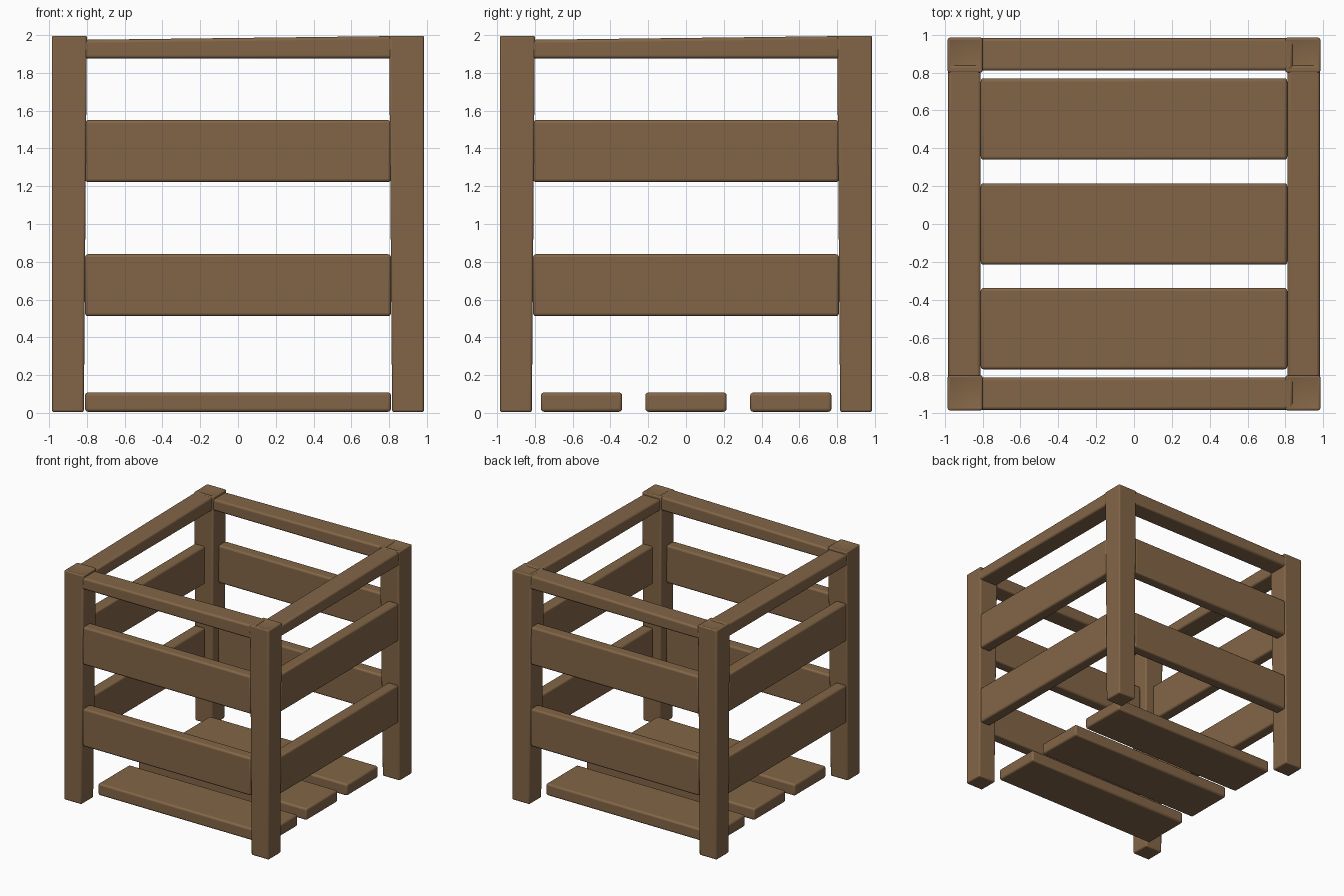
import bpy, bmesh

if "Cube" in bpy.data.objects:
    bpy.data.objects.remove(bpy.data.objects["Cube"])

wood = bpy.data.materials.new("brown wood")
wood.diffuse_color = (0.225, 0.131, 0.063, 1)
wood.use_nodes = True
wood.node_tree.nodes["Principled BSDF"].inputs["Base Color"].default_value = wood.diffuse_color


def board(name, lo, hi, shape=None, bevel=0.016):
    """Rounded box between two corners; shape() may edit the raw box."""
    bm = bmesh.new()
    bmesh.ops.create_cube(bm, size=1)
    for v in bm.verts:
        for i in range(3):
            v.co[i] = (lo[i] + hi[i]) / 2 + v.co[i] * (hi[i] - lo[i])
    if shape:
        shape(bm)
    me = bpy.data.meshes.new(name)
    bm.to_mesh(me)
    bm.free()
    me.materials.append(wood)
    ob = bpy.data.objects.new(name, me)
    bpy.context.collection.objects.link(ob)
    mod = ob.modifiers.new("rounded edges", "BEVEL")
    mod.width = bevel
    mod.segments = 3
    mod.limit_method = "ANGLE"
    bpy.context.view_layer.objects.active = ob
    ob.select_set(True)
    bpy.ops.object.shade_smooth_by_angle()
    ob.select_set(False)
    return ob


OUT, INN = 0.985, 0.81


# Corner posts: slightly wider at the top, with a dented, rough-cut end
def post_shape(bm):
    for v in bm.verts:
        for i in (0, 1):
            if abs(v.co[i]) < 0.9:
                v.co[i] *= (0.80 if v.co.z > 1 else 0.816) / INN
    top = max(bm.faces, key=lambda f: f.calc_center_median().z)
    dent = bmesh.ops.poke(bm, faces=[top])["verts"][0]
    dent.co.z = 1.97


for sx, nx in ((-1, "left"), (1, "right")):
    for sy, ny in ((-1, "front"), (1, "back")):
        xs = sorted((sx * OUT, sx * INN))
        ys = sorted((sy * OUT, sy * INN))
        board(f"{ny}_{nx}_post", (xs[0], ys[0], 0.004), (xs[1], ys[1], 2.0),
              post_shape, 0.012)


# Top rails rise a little along their length
def rail_shape(axis):
    def shape(bm):
        for v in bm.verts:
            if v.co.z > 1.9:
                v.co.z = 1.985 + 0.012 * v.co[axis]
    return shape


# Side walls: one top rail and two slats on each side
for s, nx, ny in ((-1, "left", "front"), (1, "right", "back")):
    rail = sorted((s * (OUT - 0.003), s * INN))
    slat = sorted((s * (OUT - 0.004), s * 0.88))
    board(f"{ny}_top_rail", (-0.84, rail[0], 1.877), (0.84, rail[1], 2),
          rail_shape(0))
    board(f"{nx}_top_rail", (rail[0], -0.84, 1.877), (rail[1], 0.84, 2),
          rail_shape(1))
    for level, z in (("lower", 0.512), ("upper", 1.222)):
        board(f"{ny}_{level}_slat", (-INN, slat[0], z), (INN, slat[1], z + 0.328))
        board(f"{nx}_{level}_slat", (slat[0], -INN, z), (slat[1], INN, z + 0.328))

# Floor planks
for n, y in enumerate((-0.553, 0, 0.555)):
    board(f"floor_plank_{n + 1}", (-INN, y - 0.215, 0.006), (INN, y + 0.215, 0.108))
